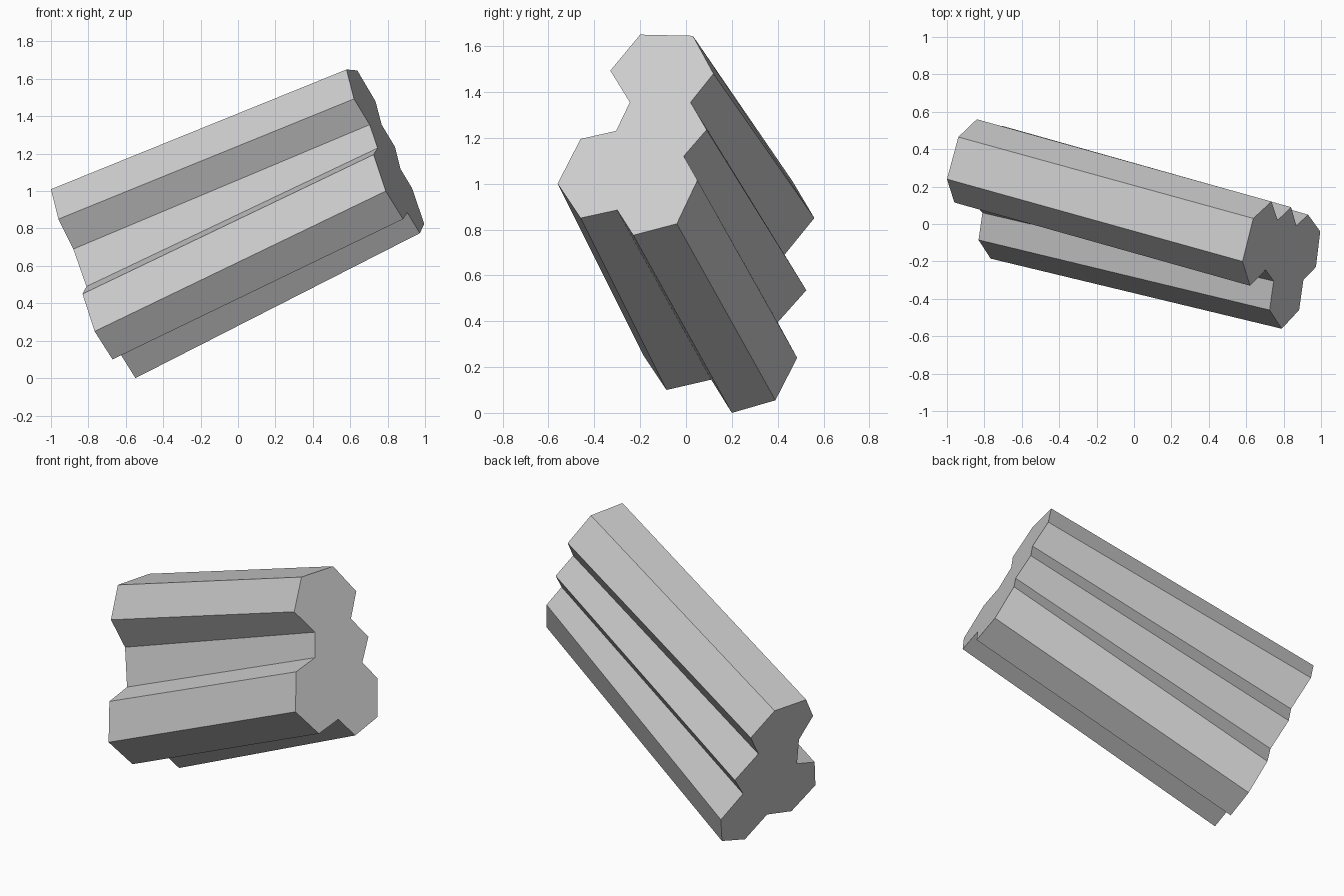
import bpy, bmesh

if "Cube" in bpy.data.objects:
    bpy.data.objects.remove(bpy.data.objects["Cube"])

# Outline of the clustered hexagonal columns at each end, as (y, z)
near = [(-.20, 1.65), (.03, 1.645), (.12, 1.48), (.02, 1.355),
        (.09, 1.235), (-.01, 1.12), (.05, 1.015), (-.04, .825),
        (-.23, .775), (-.30, .885), (-.46, .85), (-.56, 1.0),
        (-.46, 1.195), (-.305, 1.23), (-.245, 1.355), (-.33, 1.493)]
far = [(.24, 1.01), (.465, 1.01), (.56, .85), (.43, .69),
       (.525, .535), (.40, .395), (.485, .24), (.39, .055),
       (.20, .0), (.11, .145), (-.085, .10), (-.185, .25),
       (-.085, .45), (.06, .49), (.14, .69), (.115, .85)]


def near_x(y, z):
    # slanted plane of the right-hand cap
    return .58 + .242 * (y + .2) - .457 * (z - 1.65)


def far_x(y, z):
    # slanted plane of the left-hand cap
    return -1 + .27 * (y - .24) - .458 * (z - 1.01)


bm = bmesh.new()
a = [bm.verts.new((near_x(y, z), y, z)) for y, z in near]
b = [bm.verts.new((far_x(y, z), y, z)) for y, z in far]

# Sides, spreading slightly from one cap to the other
n = len(a)
for i in range(n):
    j = (i + 1) % n
    bm.faces.new((a[i], a[j], b[j], b[i]))

# End caps
bm.faces.new(a)
bm.faces.new(b[::-1])
bmesh.ops.recalc_face_normals(bm, faces=bm.faces[:])

mesh = bpy.data.meshes.new("column_cluster")
bm.to_mesh(mesh)
bm.free()
obj = bpy.data.objects.new("column_cluster", mesh)
bpy.context.collection.objects.link(obj)
